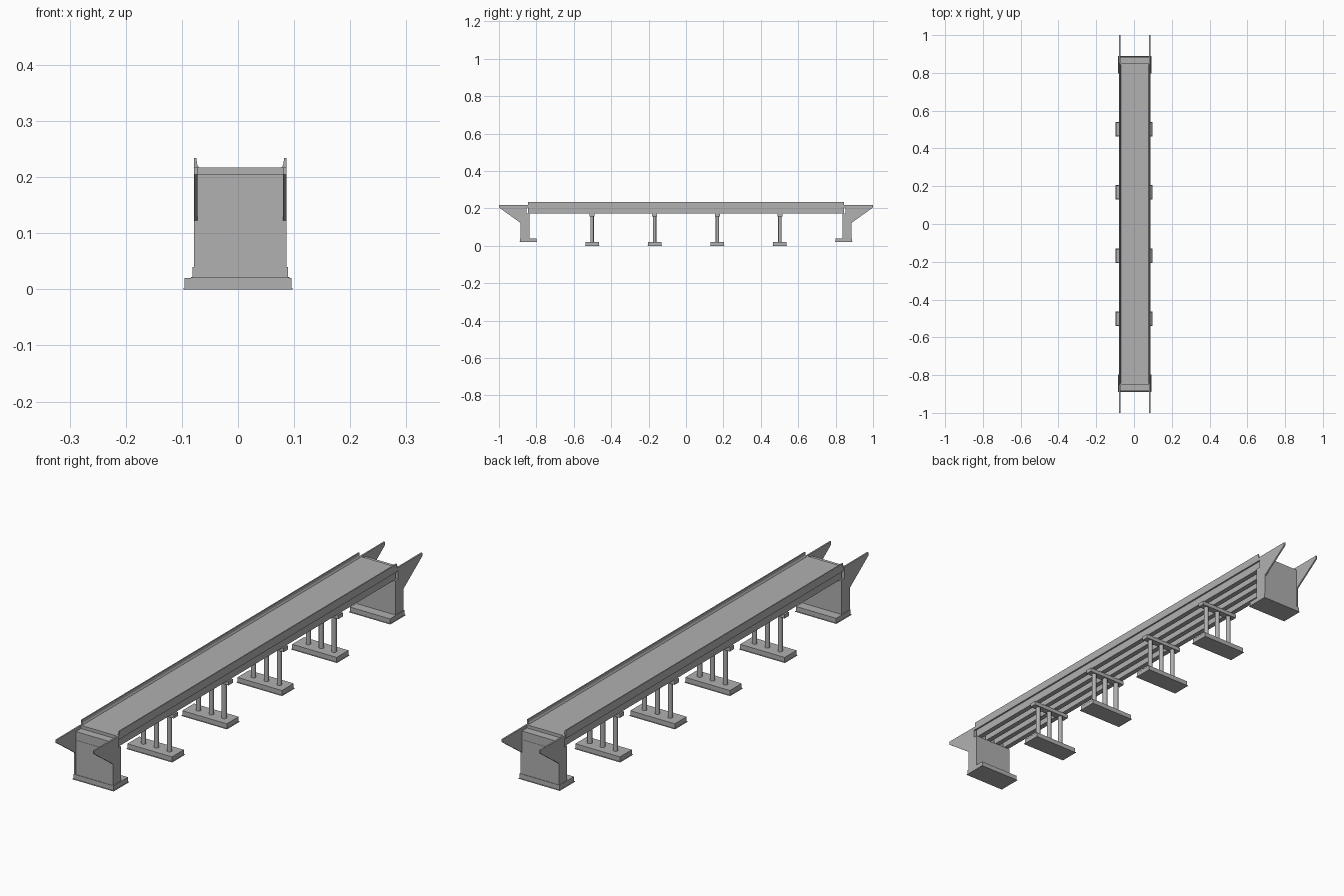
import bpy, bmesh
from mathutils import Vector

cube = bpy.data.objects.get("Cube")
if cube:
    bpy.data.objects.remove(cube, do_unlink=True)

CX = 0.004      # centre line of the superstructure
HALF = 0.0825   # half width of the deck
END = 0.845     # half length of the deck

concrete = bpy.data.materials.new("concrete grey")
concrete.use_nodes = True
concrete.diffuse_color = (0.44, 0.44, 0.44, 1)
bsdf = concrete.node_tree.nodes["Principled BSDF"]
bsdf.inputs["Base Color"].default_value = concrete.diffuse_color
bsdf.inputs["Roughness"].default_value = 0.8


def finish(bm, name):
    bmesh.ops.recalc_face_normals(bm, faces=bm.faces)
    mesh = bpy.data.meshes.new(name)
    bm.to_mesh(mesh)
    bm.free()
    mesh.materials.append(concrete)
    obj = bpy.data.objects.new(name, mesh)
    bpy.context.collection.objects.link(obj)
    return obj


def box(name, x, y, z):
    """Box from (min, max) pairs."""
    bm = bmesh.new()
    bmesh.ops.create_cube(bm, size=1)
    for v in bm.verts:
        v.co = Vector([(a + b) / 2 + c * abs(b - a) for (a, b), c in zip((x, y, z), v.co)])
    return finish(bm, name)


def prism(name, points, offset):
    """Extrude a closed outline along an offset."""
    bm = bmesh.new()
    face = bm.faces.new([bm.verts.new(p) for p in points])
    new = bmesh.ops.extrude_face_region(bm, geom=[face])["geom"]
    verts = [g for g in new if isinstance(g, bmesh.types.BMVert)]
    bmesh.ops.translate(bm, vec=offset, verts=verts)
    return finish(bm, name)


def column(name, x, y, z0, z1, radius):
    bm = bmesh.new()
    bmesh.ops.create_cone(bm, cap_ends=True, segments=24, radius1=radius,
                          radius2=radius, depth=z1 - z0)
    bmesh.ops.translate(bm, vec=(x, y, (z0 + z1) / 2), verts=bm.verts)
    obj = finish(bm, name)
    for p in obj.data.polygons:
        p.use_smooth = abs(p.normal.z) < 0.5
    for e in obj.data.edges:
        a, b = (obj.data.vertices[i].co.z for i in e.vertices)
        e.use_edge_sharp = abs(a - b) < 0.001


def span(half, centre=CX):
    return (centre - half, centre + half)


def footing(name, cx, half, y, z0, z1):
    """Footing on a thin, slightly wider base layer."""
    lip = 0.0025
    box(name + "_base_layer", span(half + lip, cx), (y[0] - lip, y[1] + lip), (z0, z0 + 0.002))
    box(name, span(half, cx), y, (z0 + 0.002, z1))


# Deck slab and girders
box("deck_slab", span(HALF - 0.001), (-END - 0.008, END + 0.008), (0.205, 0.217))
for i in range(4):
    box("girder", span(0.01, CX + (i - 1.5) * 0.044), (-END, END), (0.172, 0.205))

# Parapets with a sloped inner foot
parapet = [(0.0825, 0.203), (0.0825, 0.234), (0.078, 0.234), (0.077, 0.223), (0.0735, 0.217), (0.0735, 0.203)]
for side in (-1, 1):
    prism("parapet", [(CX + side * x, -END, z) for x, z in parapet], (0, 2 * END, 0))

# Piers: footing, three round columns, cap beam
for y in (-0.502, -0.168, 0.168, 0.502):
    footing("pier_footing", 0, 0.095, (y - 0.036, y + 0.036), 0, 0.02)
    for x in (-0.055, 0, 0.055):
        column("pier_column", CX + x, y, 0.02, 0.16, 0.009)
    box("pier_cap", span(0.0825), (y - 0.013, y + 0.013), (0.157, 0.172))

# Abutments with wing walls
wing = [(1, 0.217), (1, 0.205), (0.886, 0.123), (0.886, 0.04), (0.836, 0.04),
        (0.836, 0.172), (0.853, 0.172), (0.853, 0.217)]
for end in (-1, 1):
    def along(a, b):
        return tuple(sorted((end * a, end * b)))
    footing("abutment_footing", CX, 0.0855, along(0.799, 0.887), 0.02, 0.04)
    box("abutment_stem", span(0.08), along(0.836, 0.885), (0.04, 0.172))
    box("abutment_backwall", span(0.08), along(0.853, 0.884), (0.172, 0.205))
    for side in (-1, 1):
        prism("wing_wall", [(CX + side * HALF, end * y, z) for y, z in wing],
              (-side * 0.006, 0, 0))
